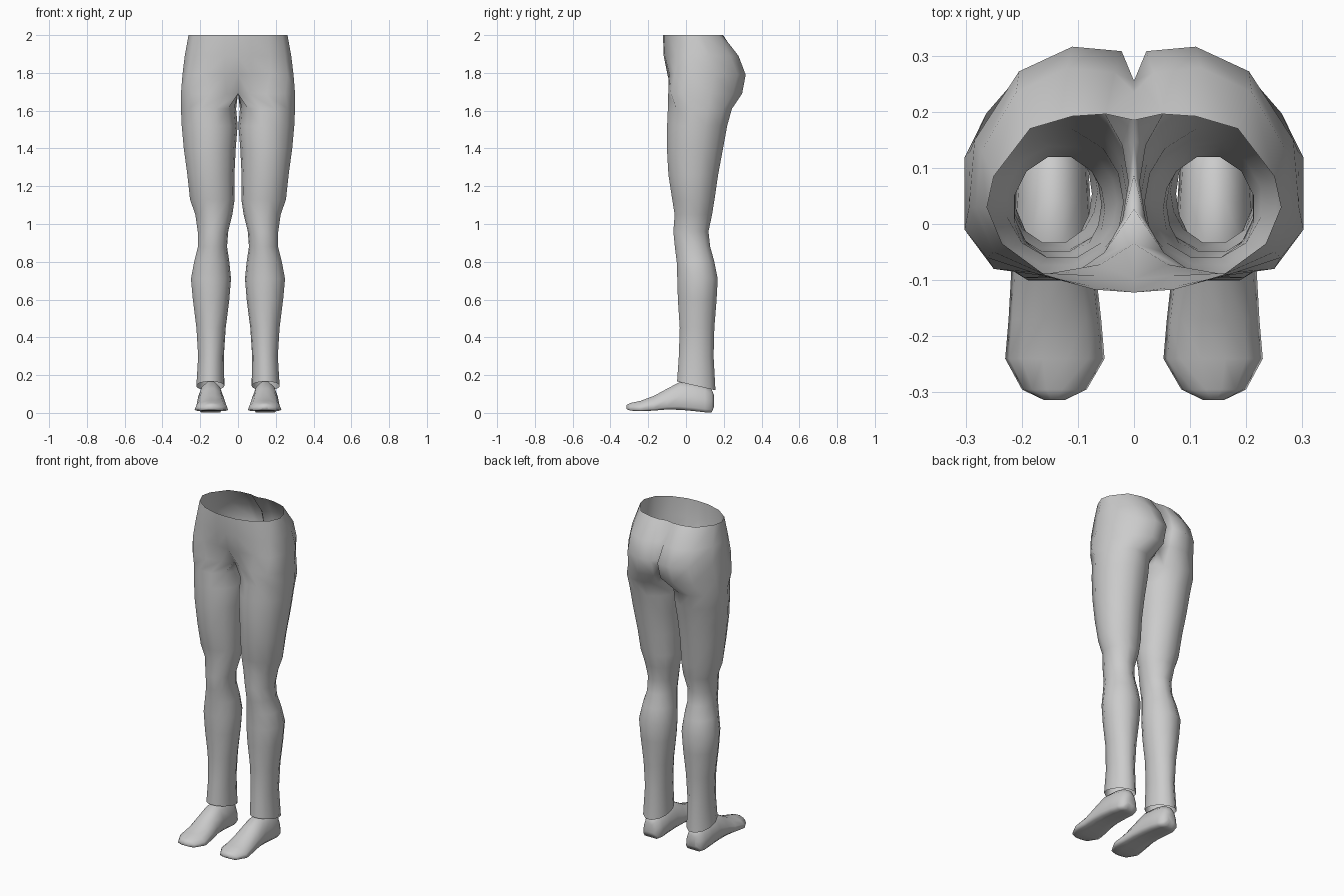
import bpy, bmesh, math


def loft(name, rings, cap=False):
    """Skin closed rings, drop faces on the mirror plane, mirror across x."""
    bm = bmesh.new()
    rows = [[bm.verts.new(p) for p in r] for r in rings]
    n = len(rows[0])
    for a, b in zip(rows, rows[1:]):
        for i in range(n):
            j = (i + 1) % n
            quad = (a[i], a[j], b[j], b[i])
            if any(abs(v.co.x) > 1e-4 for v in quad):
                bm.faces.new(quad)
    if cap:
        bm.faces.new(rows[0])
        bm.faces.new(rows[-1])
    loose = [v for v in bm.verts if not v.link_faces]
    bmesh.ops.delete(bm, geom=loose, context='VERTS')
    bmesh.ops.recalc_face_normals(bm, faces=bm.faces)
    me = bpy.data.meshes.new(name)
    bm.to_mesh(me)
    bm.free()
    for p in me.polygons:
        p.use_smooth = True
    ob = bpy.data.objects.new(name, me)
    bpy.context.collection.objects.link(ob)
    m = ob.modifiers.new("mirror", 'MIRROR')
    m.use_clip = True
    m.merge_threshold = 0.0005
    return ob


# Pelvis half-sections: front centre, around the hip, to back centre
pelvis = [
    (2.00, [(0, -.122), (.07, -.117), (.16, -.09), (.235, -.035), (.262, .03),
            (.25, .085), (.185, .17), (.11, .192), (.05, .196), (0, .185)]),
    (1.89, [(0, -.118), (.07, -.112), (.17, -.09), (.25, -.05), (.282, .03),
            (.272, .13), (.21, .235), (.12, .278), (.035, .27), (0, .235)]),
    (1.79, [(0, -.098), (.07, -.092), (.17, -.087), (.262, -.06), (.294, .03),
            (.284, .15), (.205, .272), (.11, .316), (.022, .308), (0, .255)]),
    (1.69, [(0, -.035), (.06, -.072), (.15, -.094), (.25, -.08), (.302, -.01),
            (.292, .13), (.22, .247), (.12, .297), (.022, .28), (0, .21)]),
]
rings = []
for z, half in pelvis:
    y0, y1 = half[0][1], half[-1][1]
    inner = [(0, y1 + (y0 - y1) * k / 4) for k in (1, 2, 3)]
    rings.append([(x, y, z) for x, y in half + inner])

# Leg sections: z, inner x, outer x, front y, back y, cuff slant
legs = [
    (1.61, .010, .302, -.096, .243, 0), (1.52, .002, .298, -.100, .218, 0),
    (1.40, .012, .287, -.101, .196, 0), (1.26, .019, .268, -.093, .170, 0),
    (1.13, .018, .254, -.073, .151, 0), (1.05, .030, .226, -.060, .138, 0),
    (.96, .052, .213, -.067, .119, 0), (.88, .058, .212, -.059, .128, 0),
    (.80, .046, .232, -.049, .150, 0), (.71, .037, .249, -.046, .168, 0),
    (.60, .046, .239, -.043, .162, 0), (.45, .065, .220, -.033, .150, 0),
    (.30, .075, .211, -.038, .146, 0), (.143, .072, .220, -.047, .156, .23),
]
angles = [-135 + 30 * k for k in range(10)] + [157.5, 180, 202.5]
for z, xi, xo, yf, yb, slant in legs:
    cx, cy, ring = (xi + xo) / 2, (yf + yb) / 2, []
    for a in angles:
        c, s = math.cos(math.radians(a)), math.sin(math.radians(a))
        k = 1.035 if c > 0 else 1
        y = s * (yb - yf) / 2 * 1.035
        ring.append((cx + c * k * (xo - xi) / 2, cy + y, z - slant * y))
    rings.append(ring)
loft("trousers", rings)

# Foot sections from toe to heel: y, centre x, half width, sole z, top z
foot = [
    (-.314, .142, .018, .020, .042), (-.295, .142, .058, .012, .052),
    (-.240, .141, .089, .009, .064), (-.170, .141, .083, .012, .090),
    (-.100, .143, .077, .018, .128), (-.030, .144, .072, .016, .165),
    (.040, .145, .068, .010, .160), (.100, .145, .064, .003, .145),
    (.135, .145, .050, .002, .125), (.148, .145, .025, .030, .095),
]
rings = []
for y, cx, w, z0, z1 in foot:
    ring = []
    for k in range(12):
        a = math.radians(15 + 30 * k)
        c, s = math.cos(a), math.sin(a)
        if s < 0:
            x, h = c, 0 if s < -.6 else .12 if s < -.2 else .3
            x = c if s > -.6 else c * .9 + (.2 * c)
        else:
            h = .3 + .7 * min(1, s * 1.035)
            x = c * .92
        ring.append((cx + x * w * 1.03, y, z0 + (z1 - z0) * h))
    rings.append(ring)
loft("feet", rings, cap=True)
